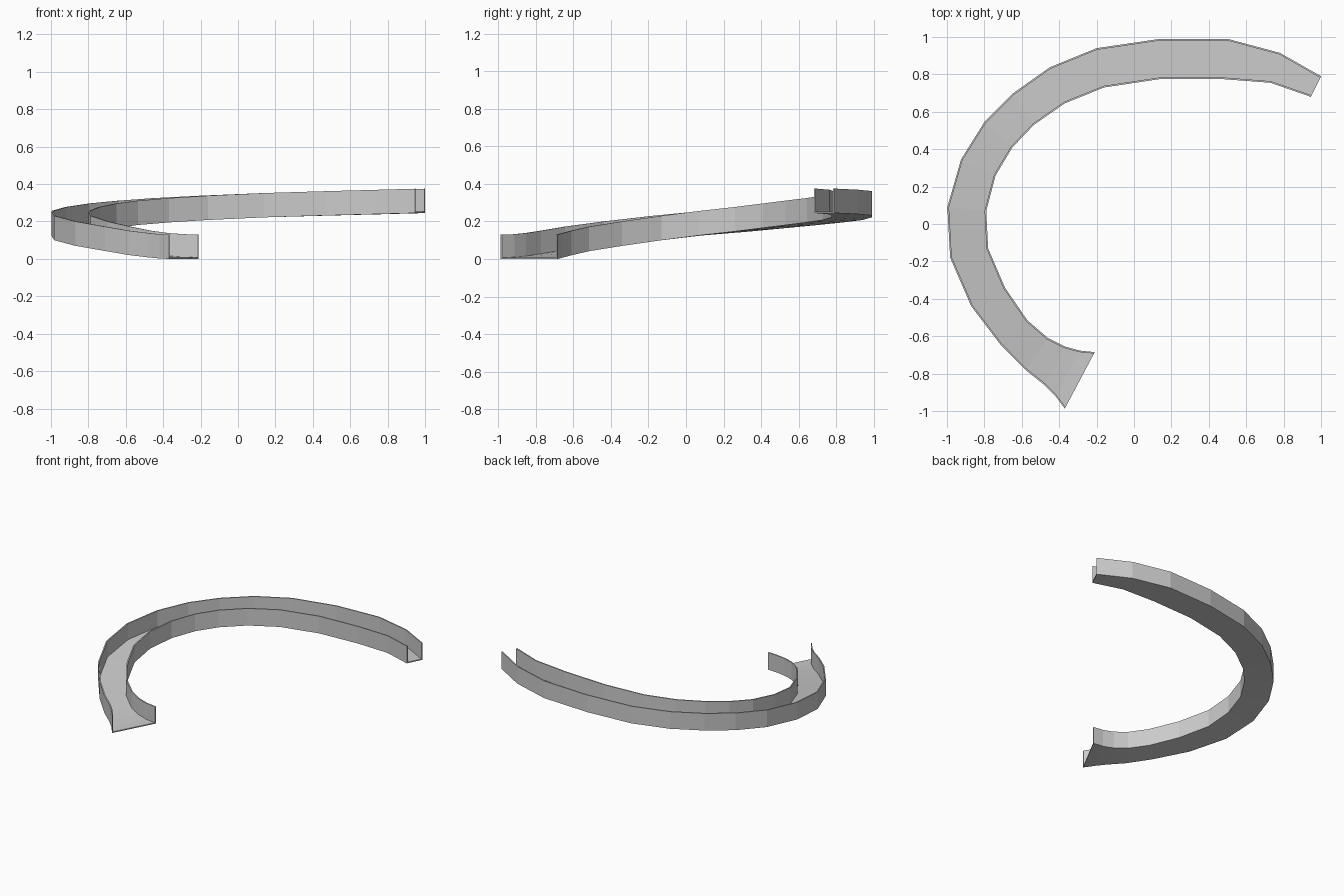
import bpy, bmesh
from mathutils import Vector

if "Cube" in bpy.data.objects:
    bpy.data.objects.remove(bpy.data.objects["Cube"])

# Rail stations: outer x, y / inner x, y / base height
stations = [
    (-.37, -.987, -.21, -.685, 0), (-.42, -.92, -.29, -.677, .002),
    (-.48, -.86, -.37, -.655, .008), (-.58, -.78, -.46, -.61, .02),
    (-.71, -.65, -.57, -.515, .042), (-.87, -.44, -.69, -.34, .07),
    (-.983, -.18, -.78, -.13, .1), (-.998, .09, -.79, .07, .126),
    (-.925, .345, -.74, .26, .147), (-.8, .545, -.65, .41, .166),
    (-.645, .70, -.535, .53, .181), (-.45, .838, -.37, .645, .195),
    (-.20, .94, -.16, .73, .208), (.14, .99, .14, .775, .222),
    (.50, .99, .47, .775, .232), (.78, .915, .73, .755, .239),
    (1.0, .79, .945, .68, .245)]
WALL_H, WALL_T, FLOOR_T = .13, .009, .008


def section(ox, oy, ix, iy, z):
    """U-shaped cross-section from outer wall to inner wall."""
    o, i = Vector((ox, oy, z)), Vector((ix, iy, z))
    t = (i - o).normalized() * WALL_T
    top, floor = Vector((0, 0, WALL_H)), Vector((0, 0, FLOOR_T))
    return [o, o + top, o + t + top, o + t + floor,
            i - t + floor, i - t + top, i + top, i]


# Curved, climbing channel: loft the sections, cap both ends
bm = bmesh.new()
rings = [[bm.verts.new(p) for p in section(*s)] for s in stations]
for a, b in zip(rings, rings[1:]):
    for k in range(8):
        n = (k + 1) % 8
        bm.faces.new((a[k], a[n], b[n], b[k]))
for r in (rings[0], rings[-1]):
    for q in ((0, 1, 2, 3), (0, 3, 4, 7), (4, 5, 6, 7)):
        bm.faces.new([r[k] for k in q])
bmesh.ops.recalc_face_normals(bm, faces=bm.faces[:])
mesh = bpy.data.meshes.new("curved_channel")
bm.to_mesh(mesh)
bm.free()
bpy.context.collection.objects.link(bpy.data.objects.new("curved_channel", mesh))
